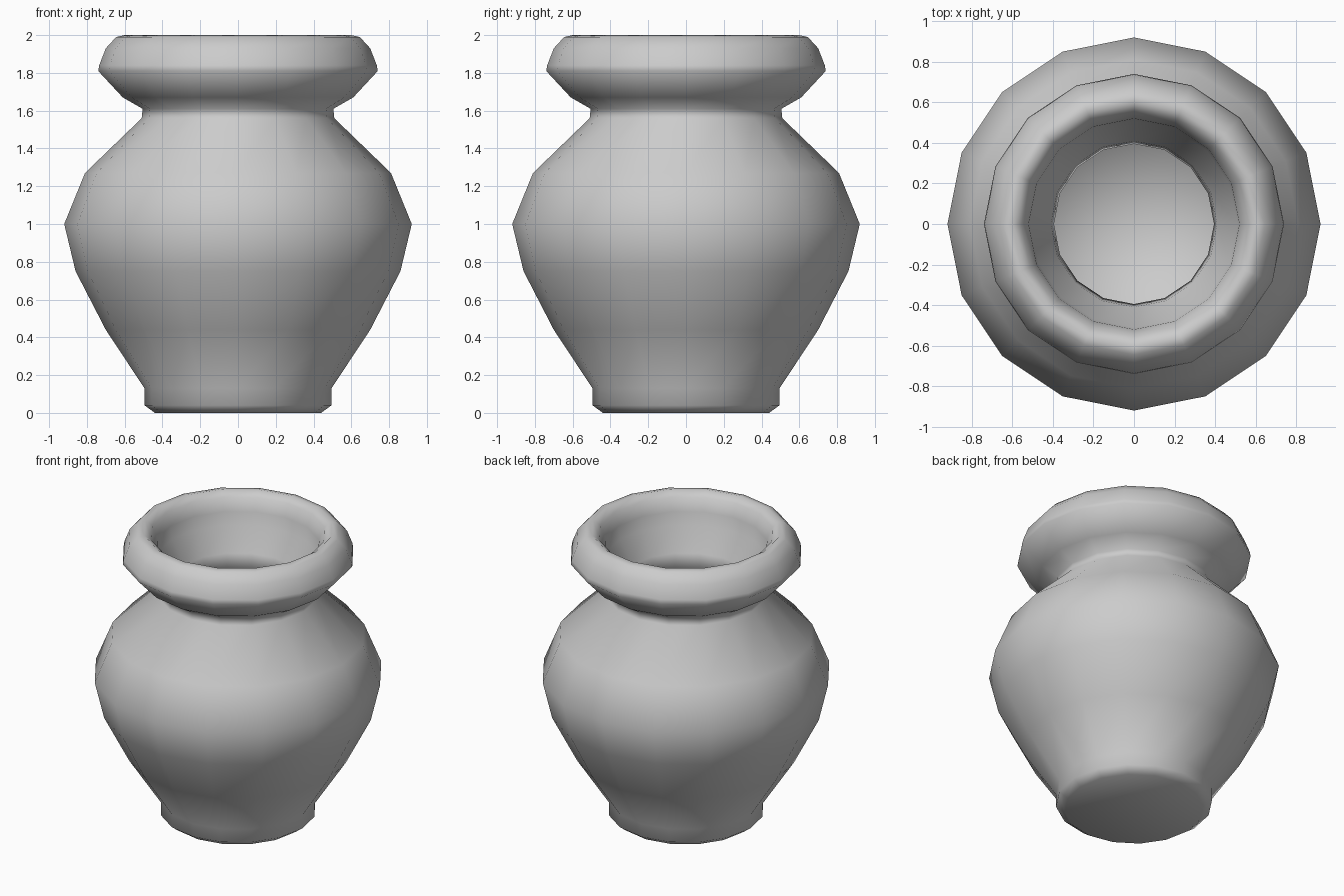
import bpy
import bmesh
import math

cube = bpy.data.objects.get("Cube")
if cube:
    bpy.data.objects.remove(cube, do_unlink=True)

SIDES = 16

# Plain grey clay
clay = bpy.data.materials.new("grey_clay")
clay.use_nodes = True
colour = (0.6, 0.6, 0.6, 1)
clay.diffuse_color = colour
clay.node_tree.nodes["Principled BSDF"].inputs["Base Color"].default_value = colour

# Profile sections as (radius, height)
foot = [(0, 0), (0.44, 0), (0.495, 0.04), (0.495, 0.13)]
belly = [(0.70, 0.44), (0.86, 0.75), (0.92, 1.0), (0.81, 1.27), (0.51, 1.56)]
neck = [(0.505, 1.61), (0.61, 1.67)]
rim = [(0.74, 1.81), (0.735, 1.84), (0.70, 1.93), (0.645, 1.99),
       (0.60, 2.0), (0.555, 1.965), (0.52, 1.88)]
throat = [(0.51, 1.79), (0.41, 1.64), (0.395, 1.55)]
inside = [(0.70, 1.25), (0.81, 1.0), (0.75, 0.75), (0.59, 0.44),
          (0.39, 0.17), (0, 0.11)]


def lathe(name, profile, material):
    """Spin a profile round z into a closed surface, sharing the pole points."""
    bm = bmesh.new()
    rings = []
    for r, z in profile:
        if r == 0:
            rings.append([bm.verts.new((0, 0, z))] * SIDES)
        else:
            rings.append([bm.verts.new((r * math.cos(a), r * math.sin(a), z))
                          for a in (math.tau * i / SIDES for i in range(SIDES))])
    for low, high in zip(rings, rings[1:]):
        for i in range(SIDES):
            j = (i + 1) % SIDES
            corners = dict.fromkeys((low[i], low[j], high[j], high[i]))
            bm.faces.new(list(corners)).smooth = True
    bmesh.ops.recalc_face_normals(bm, faces=bm.faces)
    mesh = bpy.data.meshes.new(name)
    bm.to_mesh(mesh)
    bm.free()
    mesh.materials.append(material)
    obj = bpy.data.objects.new(name, mesh)
    bpy.context.collection.objects.link(obj)
    return obj


# Hollow pot with a rolled rim
lathe("pot", foot + belly + neck + rim + throat + inside, clay)
